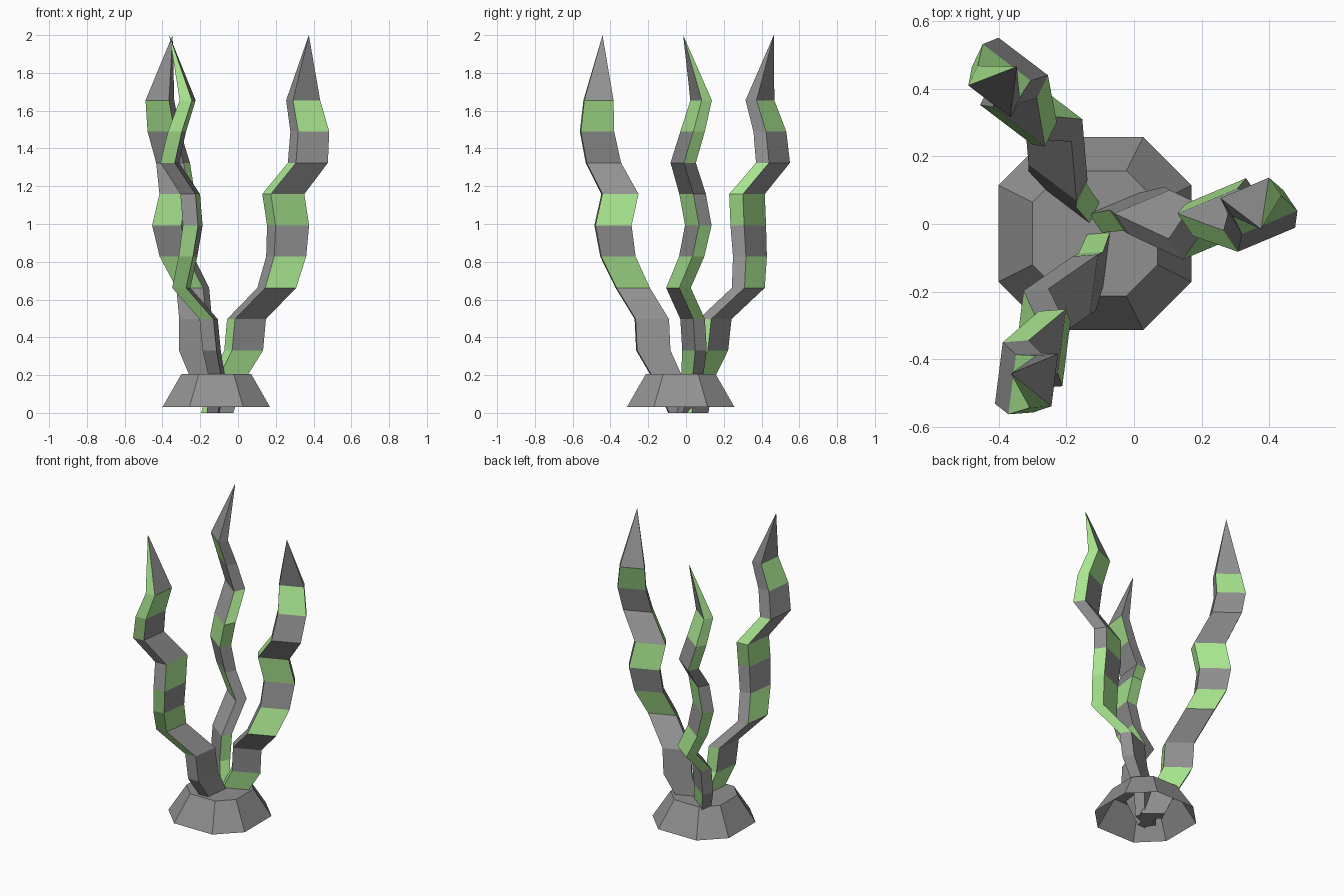
import bpy, bmesh
from math import cos, sin, radians

if "Cube" in bpy.data.objects:
    bpy.data.objects.remove(bpy.data.objects["Cube"])


def material(name, rgb):
    m = bpy.data.materials.new(name)
    m.diffuse_color = (*rgb, 1)
    m.use_nodes = True
    m.node_tree.nodes["Principled BSDF"].inputs["Base Color"].default_value = m.diffuse_color
    return m


grey = material("stone_grey", (0.28, 0.28, 0.28))
green = material("glow_green", (0.40, 0.80, 0.28))
CX, CY = -0.115, -0.028          # shared centre of the base and tentacles


def finish(name, bm, mats):
    me = bpy.data.meshes.new(name)
    bm.normal_update()
    bm.to_mesh(me)
    bm.free()
    for m in mats:
        me.materials.append(m)
    ob = bpy.data.objects.new(name, me)
    bpy.context.collection.objects.link(ob)
    return ob


# Rock base: flared square with cut corners, closed on top, open underneath
bm = bmesh.new()
OCT = [(1, -0.5), (1, 0.5), (0.5, 1), (-0.5, 1), (-1, 0.5), (-1, -0.5), (-0.5, -1), (0.5, -1)]
rings = [[bm.verts.new((CX + r * u, CY + r * v, z)) for u, v in OCT]
         for r, z in ((0.285, 0.03), (0.185, 0.205))]
for i in range(8):
    j = (i + 1) % 8
    bm.faces.new((rings[0][i], rings[0][j], rings[1][j], rings[1][i]))
bm.faces.new(rings[1])
finish("rock_base", bm, [grey])

# Tentacle centre line (x, y, cross-section scale), one ring every 1/6 unit of height
PATH = [(-0.11, -0.02, 0.8), (-0.06, 0.03, 0.85), (0.03, 0.045, 0.97), (0.045, 0.035, 0.97),
        (0.205, -0.04, 0.97), (0.255, 0.03, 1), (0.265, 0.065, 1.05), (0.24, 0.035, 1.05),
        (0.37, -0.015, 1), (0.38, 0.035, 0.97), (0.345, 0.08, 0.85)]
TIP = (0.375, -0.015, 2.0)
# Flat, skewed four-sided section: left, front, right, back corners
SECTION = [(-0.106, -0.004), (-0.063, -0.067), (0.106, 0.004), (0.063, 0.067)]
# Green (G) patches on each side, from the root to the tip
PATCHES = ["GGG...GG...", ".G..G.G..G.", "...GGG..GGG", "....G.G..G."]


def tentacle(name, angle, shift):
    c, s = cos(angle), sin(angle)
    bm = bmesh.new()
    n = len(SECTION)

    def vert(x, y, z):
        x, y = x - CX, y - CY
        return bm.verts.new((CX + c * x - s * y + shift[0],
                             CY + s * x + c * y + shift[1], z))

    rows = [[vert(x + k * u, y + k * v, min(i * 0.1655, 1.655)) for u, v in SECTION]
            for i, (x, y, k) in enumerate(PATH)]
    tip = vert(*TIP)
    bm.faces.new(rows[0][::-1])
    for side in range(n):
        nxt = (side + 1) % n
        for i in range(len(rows)):
            a, b = rows[i][side], rows[i][nxt]
            if i + 1 < len(rows):
                f = bm.faces.new((a, b, rows[i + 1][nxt], rows[i + 1][side]))
            else:
                f = bm.faces.new((a, b, tip))
            f.material_index = int(PATCHES[side][i] == "G")
    finish(name, bm, [grey, green])


# Three tentacles around the base
tentacle("right_tentacle", 0, (0, 0))
tentacle("front_tentacle", radians(-120), (-0.015, 0.017))
tentacle("back_tentacle", radians(120), (0.025, 0.075))
